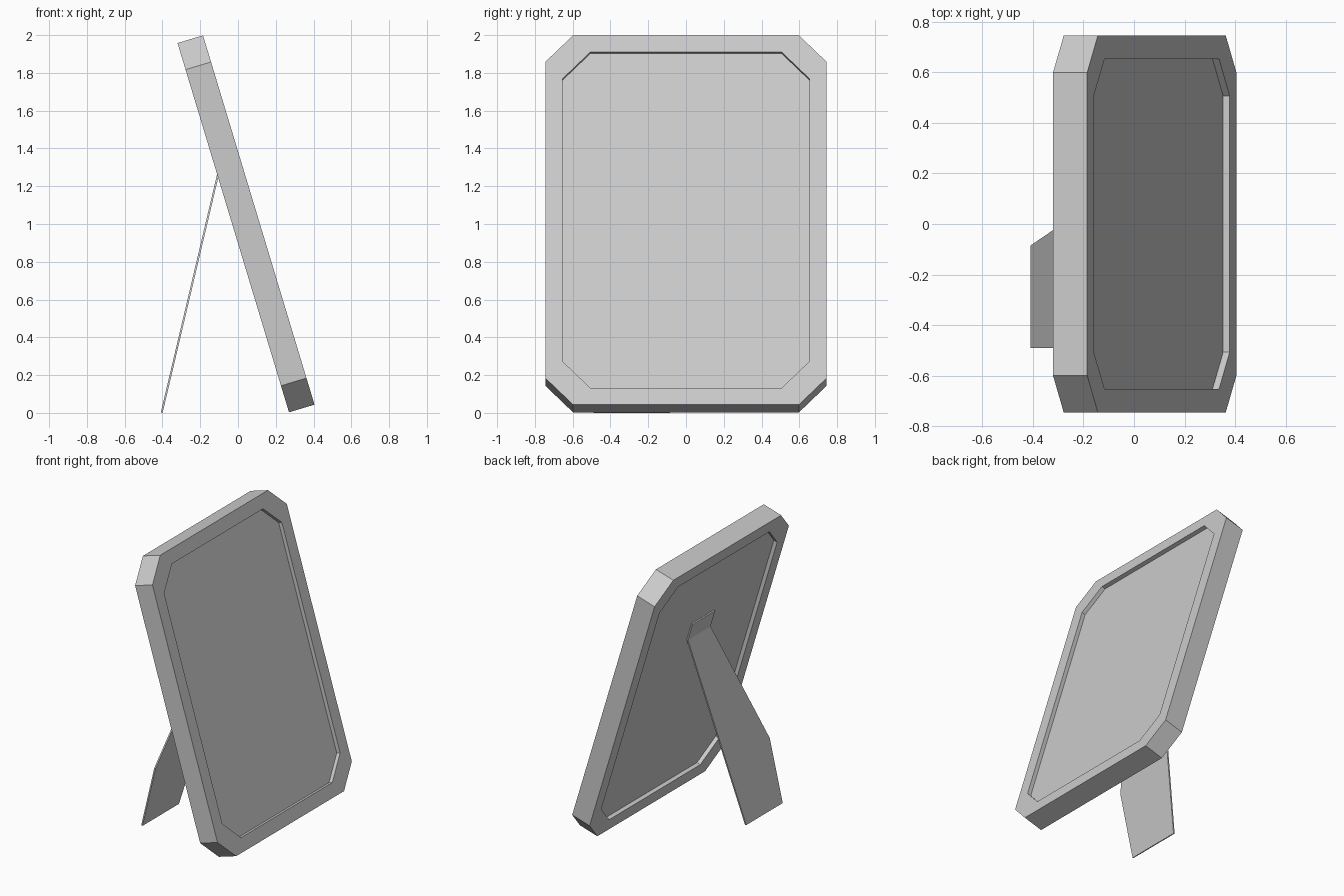
import bpy, bmesh, math
from mathutils import Matrix

cube = bpy.data.objects.get("Cube")
if cube:
    bpy.data.objects.remove(cube, do_unlink=True)

TILT = math.radians(16.8)        # backward lean of the frame
LEG_TILT = math.radians(13.3)    # lean of the support leg
HALF_W, HEIGHT, DEPTH = 0.745, 2.042, 0.141
BORDER, RECESS, CUT = 0.092, 0.027, 0.147

grey = bpy.data.materials.new("plain grey")
grey.use_nodes = True
grey.diffuse_color = (0.6, 0.6, 0.6, 1)
grey.node_tree.nodes["Principled BSDF"].inputs["Base Color"].default_value = (0.6, 0.6, 0.6, 1)


def make_object(name, bm, matrix):
    bmesh.ops.recalc_face_normals(bm, faces=bm.faces)
    mesh = bpy.data.meshes.new(name)
    bm.to_mesh(mesh)
    bm.free()
    mesh.materials.append(grey)
    obj = bpy.data.objects.new(name, mesh)
    obj.matrix_world = matrix
    bpy.context.collection.objects.link(obj)
    return obj


def ring(bm, x, inset):
    """Rectangle with clipped corners in the plane at depth x."""
    w, lo, hi = HALF_W - inset, inset, HEIGHT - inset
    c = CUT
    pts = [(-w + c, lo), (w - c, lo), (w, lo + c), (w, hi - c),
           (w - c, hi), (-w + c, hi), (-w, hi - c), (-w, lo + c)]
    return [bm.verts.new((x, y, z)) for y, z in pts]


def plate(name, outline, x0, x1, matrix):
    """Flat sheet from a (y, z) outline, between depths x0 and x1."""
    bm = bmesh.new()
    back = [bm.verts.new((x0, y, z)) for y, z in outline]
    front = [bm.verts.new((x1, y, z)) for y, z in outline]
    bm.faces.new(back)
    bm.faces.new(front)
    for i in range(len(outline)):
        j = (i + 1) % len(outline)
        bm.faces.new((back[i], back[j], front[j], front[i]))
    return make_object(name, bm, matrix)


frame_matrix = Matrix.Translation((0.27, 0, 0.003)) @ Matrix.Rotation(-TILT, 4, 'Y')
leg_matrix = Matrix.Translation((-0.404, 0, 0.001)) @ Matrix.Rotation(LEG_TILT, 4, 'Y')

# Frame body with a shallow recessed panel on both sides
bm = bmesh.new()
rings = [ring(bm, x, inset) for x, inset in (
    (RECESS, BORDER), (0, BORDER), (0, 0),
    (DEPTH, 0), (DEPTH, BORDER), (DEPTH - RECESS, BORDER))]
for a, b in zip(rings, rings[1:]):
    for i in range(8):
        j = (i + 1) % 8
        bm.faces.new((a[i], a[j], b[j], b[i]))
bm.faces.new(rings[0])
bm.faces.new(rings[-1])
make_object("picture_frame", bm, frame_matrix)

# Support leg, leaning sideways with a bent lower edge
plate("support_leg",
      [(-0.49, 0), (-0.085, 0), (0.125, 1.337), (-0.125, 1.337), (-0.49, 0.442)],
      -0.005, 0.005, leg_matrix)

# Hinge flap lying against the back panel
plate("hinge_flap",
      [(-0.125, 1.345), (0.125, 1.345), (0.125, 1.475), (-0.125, 1.475)],
      0.018, RECESS + 0.002, frame_matrix)
